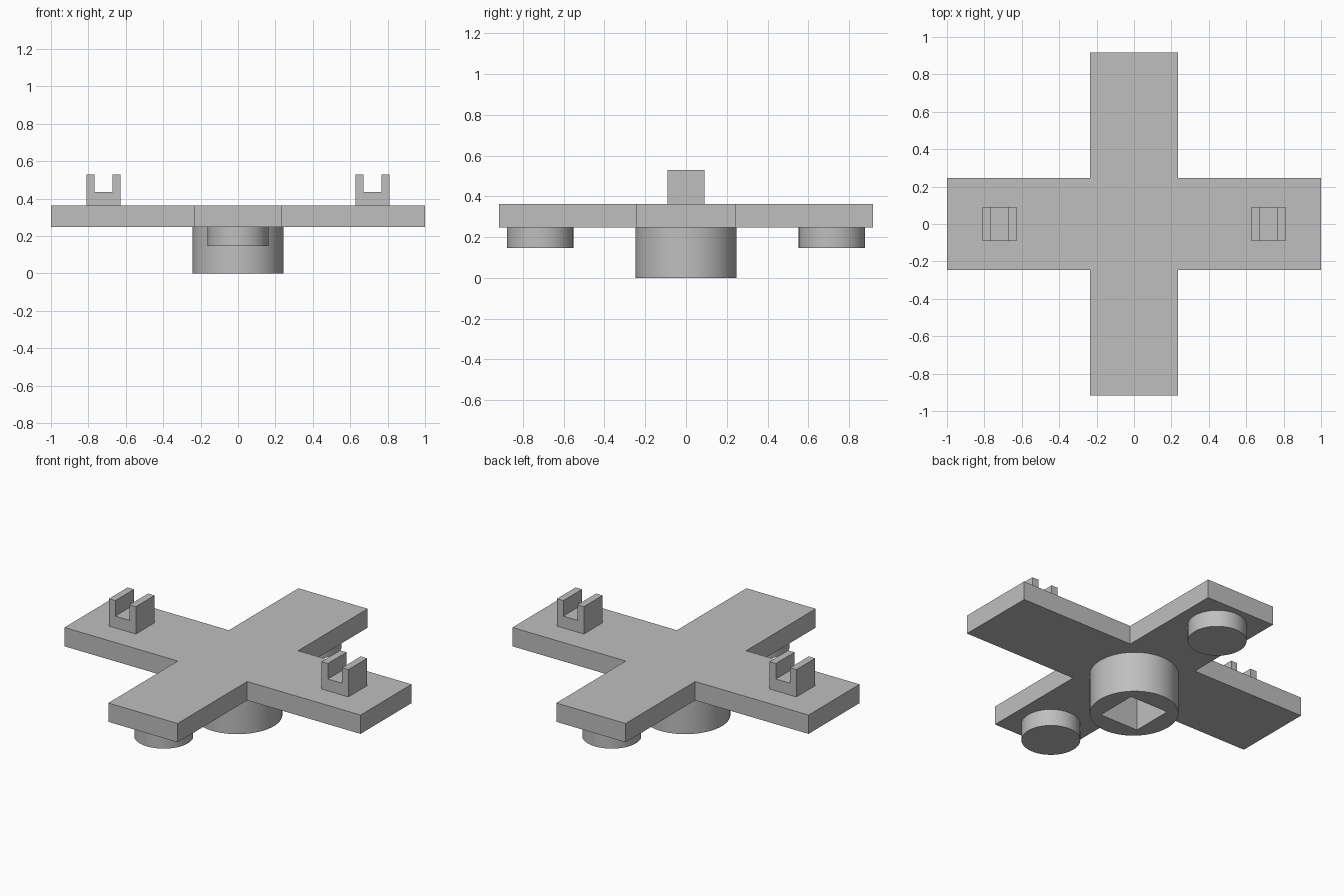
import bpy, bmesh, math
from mathutils import Matrix

if "Cube" in bpy.data.objects:
    bpy.data.objects.remove(bpy.data.objects["Cube"])

grey = bpy.data.materials.new("mid grey")
grey.diffuse_color = (0.52, 0.52, 0.52, 1)
grey.use_nodes = True
grey.node_tree.nodes["Principled BSDF"].inputs["Base Color"].default_value = grey.diffuse_color

PLATE_Z, PLATE_TOP = 0.248, 0.363


def finish(bm, name):
    bmesh.ops.recalc_face_normals(bm, faces=bm.faces)
    mesh = bpy.data.meshes.new(name)
    bm.to_mesh(mesh)
    bm.free()
    mesh.materials.append(grey)
    obj = bpy.data.objects.new(name, mesh)
    bpy.context.collection.objects.link(obj)
    return obj


def prism(name, outline, direction):
    """Extrude a closed outline along a direction."""
    bm = bmesh.new()
    face = bm.faces.new([bm.verts.new(p) for p in outline])
    ext = bmesh.ops.extrude_face_region(bm, geom=[face])["geom"]
    bmesh.ops.translate(bm, vec=direction,
                        verts=[v for v in ext if isinstance(v, bmesh.types.BMVert)])
    return finish(bm, name)


def disc(name, y, rx, ry, z0, z1):
    """Upright smooth cylinder between two heights."""
    bm = bmesh.new()
    bmesh.ops.create_cone(bm, cap_ends=True, segments=64, radius1=1, radius2=1, depth=1,
                          matrix=Matrix.Translation((0, y, (z0 + z1) / 2))
                          @ Matrix.Diagonal((rx, ry, z1 - z0, 1)))
    obj = finish(bm, name)
    bpy.ops.object.select_all(action='DESELECT')
    obj.select_set(True)
    bpy.context.view_layer.objects.active = obj
    bpy.ops.object.shade_smooth_by_angle(angle=math.radians(30))
    return obj


# Cross-shaped plate
a, b, lx, ly = 0.234, 0.246, 1.0, 0.917
quarter = [(lx, b), (a, b), (a, ly)]
cross = (quarter + [(-x, y) for x, y in reversed(quarter)]
         + [(-x, -y) for x, y in quarter] + [(x, -y) for x, y in reversed(quarter)])
prism("cross_plate", [(x, y, PLATE_Z) for x, y in cross], (0, 0, PLATE_TOP - PLATE_Z))

# Central hub with a square socket open at the bottom
hub = disc("hub", 0, 0.244, 0.248, 0, PLATE_Z)
h = 0.13
cutter = prism("socket_cutter", [(-h, -h, -0.1), (h, -h, -0.1), (h, h, -0.1), (-h, h, -0.1)],
               (0, 0, 0.5))
cutter.hide_render = True
cutter.hide_viewport = True
cut = hub.modifiers.new("socket", 'BOOLEAN')
cut.operation = 'DIFFERENCE'
cut.solver = 'EXACT'
cut.object = cutter

# Round feet under the front and back arms
for side, s in (("front", -1), ("back", 1)):
    disc(side + "_foot", s * 0.716, 0.163, 0.163, 0.146, PLATE_Z)

# U-shaped clips on the left and right arms
w, g, top, floor = 0.091, 0.048, 0.53, 0.435
profile = [(-w, PLATE_TOP), (w, PLATE_TOP), (w, top), (g, top),
           (g, floor), (-g, floor), (-g, top), (-w, top)]
for side, s in (("left", -1), ("right", 1)):
    prism(side + "_clip", [(s * 0.718 + x, -0.09, z) for x, z in profile], (0, 0.18, 0))
